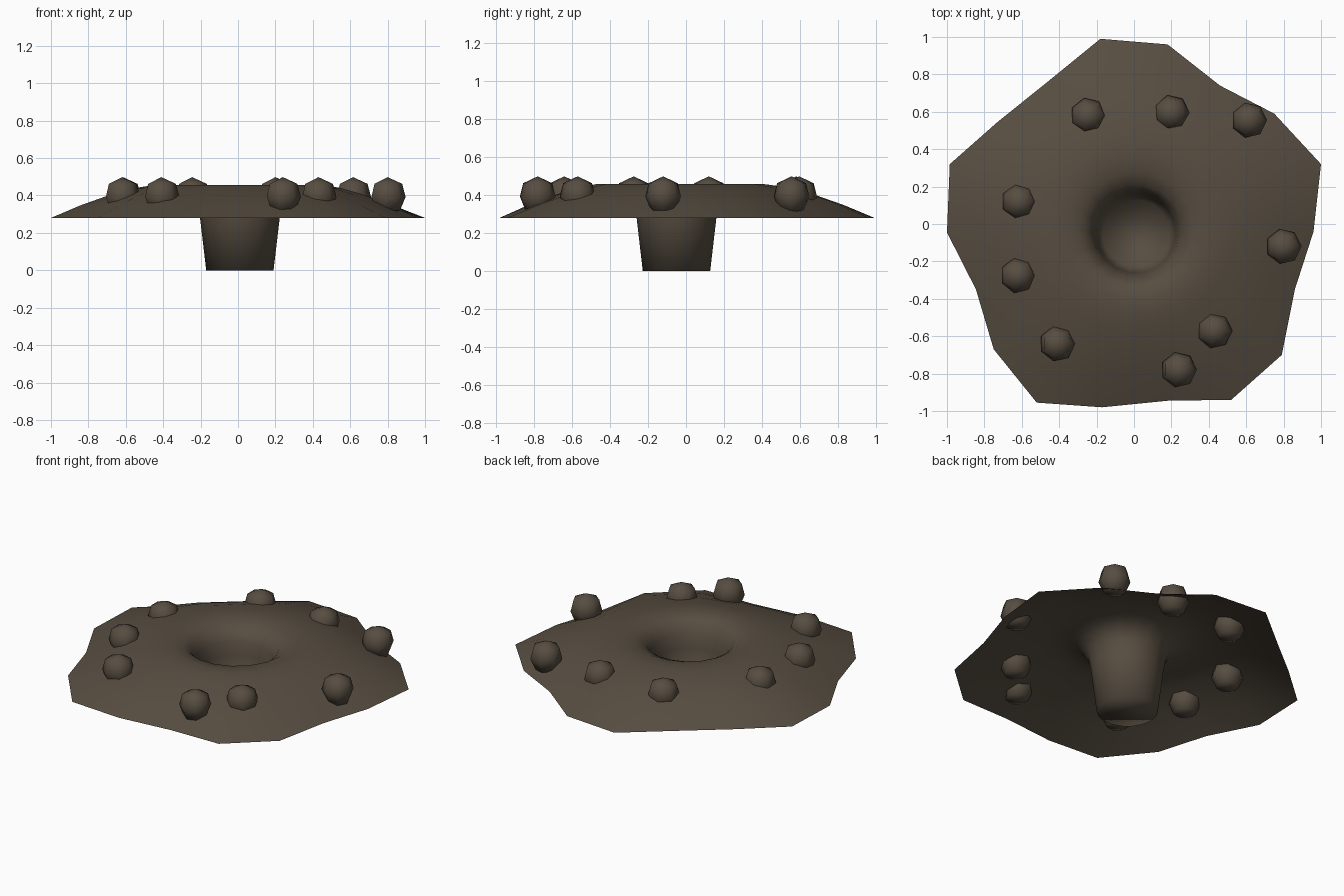
import bpy
import bmesh
from math import cos, sin, pi, tau
from mathutils import Vector

cube = bpy.data.objects.get("Cube")
if cube:
    bpy.data.objects.remove(cube, do_unlink=True)

stone = bpy.data.materials.new("dark_brown_stone")
stone.use_nodes = True
colour = (0.095, 0.075, 0.053, 1)
stone.diffuse_color = colour
bsdf = stone.node_tree.nodes["Principled BSDF"]
bsdf.inputs["Base Color"].default_value = colour
bsdf.inputs["Roughness"].default_value = 0.9


def loft(name, rings, cap=True):
    """Skin a list of equally long point rings, from the outside in."""
    bm = bmesh.new()
    loops = [[bm.verts.new(p) for p in ring] for ring in rings]
    n = len(loops[0])
    for a, b in zip(loops, loops[1:]):
        for i in range(n):
            j = (i + 1) % n
            bm.faces.new((a[i], a[j], b[j], b[i]))
    if cap:
        bm.faces.new(loops[-1])
    bmesh.ops.remove_doubles(bm, verts=bm.verts, dist=0.0005)
    for f in bm.faces:
        f.smooth = True
    mesh = bpy.data.meshes.new(name)
    bm.to_mesh(mesh)
    bm.free()
    mesh.materials.append(stone)
    obj = bpy.data.objects.new(name, mesh)
    bpy.context.collection.objects.link(obj)
    return obj


def circle(r, z, n, cx=0, cy=0, start=0.0):
    return [Vector((cx + r * cos(start + tau * i / n),
                    cy + r * sin(start + tau * i / n), z)) for i in range(n)]


# Ragged outer edge, counterclockwise from the right
edge = [(.96, -.04), (1, .32), (.75, .59), (.46, .74), (.18, .96), (-.18, .99),
        (-.45, .77), (-.73, .545), (-.985, .32), (-1, -.045), (-.845, -.35),
        (-.75, -.67), (-.52, -.955), (-.17, -.98), (.18, -.945), (.52, -.94),
        (.79, -.70), (.86, -.35)]
N = len(edge)


# Mound: edge blends into a round rim, then drops into the closed shaft
def slope(t, z):
    ring = circle(t, z, N, 0, -.01)
    keep = max(0, (t - .45) / .55)
    return [Vector((x * t, y * t, z)) * keep + p * (1 - keep)
            for (x, y), p in zip(edge, ring)]


rings = [slope(1, .28), slope(.84, .348), slope(.68, .405), slope(.55, .44)]
for r, z in [(.45, .457), (.38, .457), (.31, .445), (.26, .415), (.228, .36),
             (.213, .28), (.18, 0)]:
    rings.append(circle(r, z, N, .01, -.05 if r < .3 else -.03))
loft("crater_mound", rings)

# Faceted pebbles set into the slope
pebbles = [(-.245, .58), (.2, .595), (.615, .555), (-.615, .12), (-.62, -.275),
           (-.41, -.64), (.8, -.12), (.43, -.57), (.24, -.78)]
profile = [(0, .308), (.066, .32), (.096, .392), (.078, .462), (0, .498)]
for k, (x, y) in enumerate(pebbles, 1):
    loft(f"pebble_{k}", [circle(r, z, 7, x, y) for r, z in profile], cap=False)
